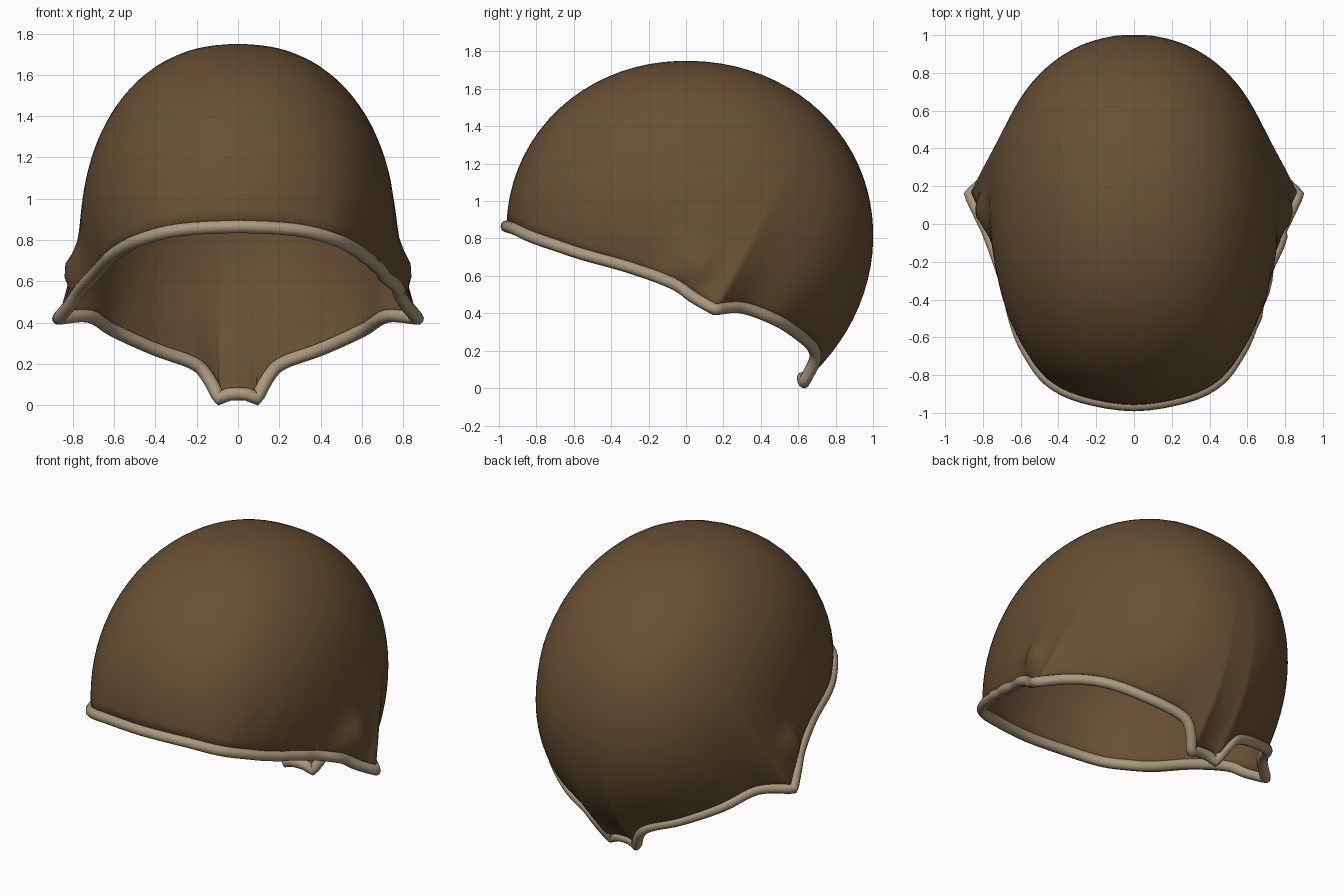
import bpy, math
from mathutils import Vector

if "Cube" in bpy.data.objects:
    bpy.data.objects.remove(bpy.data.objects["Cube"])

def material(name, rgb):
    m = bpy.data.materials.new(name)
    m.diffuse_color = (*rgb, 1)
    m.use_nodes = True
    m.node_tree.nodes["Principled BSDF"].inputs["Base Color"].default_value = m.diffuse_color
    return m

brown = material("brown leather", (0.14, 0.08, 0.034))
beige = material("beige trim", (0.40, 0.32, 0.21))

def mirror(pts):
    return [Vector((-p.x, p.y, p.z)) for p in reversed(pts)]

def smooth(pts, n):
    """Catmull-Rom through the points, last point included."""
    out = []
    q = [pts[0]] + pts + [pts[-1]]
    for a, b, c, d in zip(q, q[1:], q[2:], q[3:]):
        for i in range(n):
            t = i / n
            out.append(0.5 * (2 * b + (c - a) * t + (2 * a - 5 * b + 4 * c - d) * t * t
                              + (3 * b - a - 3 * c + d) * t ** 3))
    return out + [pts[-1].copy()]

V = Vector
# Half of the opening edge, in three runs that meet at sharp corners
front = [V(p) for p in [(0, -.96, .865), (.28, -.915, .85), (.45, -.83, .81), (.55, -.70, .765),
                        (.62, -.55, .715), (.685, -.3, .645), (.765, -.07, .56),
                        (.815, .04, .485), (.87, .155, .42)]]
back = [V(p) for p in [(.87, .155, .42), (.72, .30, .43), (.60, .49, .36), (.40, .625, .27),
                       (.22, .685, .205), (.15, .685, .14), (.09, .63, .03)]]
tab = [V(p) for p in [(-.09, .63, .03), (-.045, .625, .052), (.045, .625, .052), (.09, .63, .03)]]

front_run = smooth(mirror(front)[:-1] + front, 4)
# Slight crumple on the right edge
for p in front_run:
    if p.x > 0 and -.55 < p.y < -.05:
        p.x += .018 * abs(math.sin(p.y * 14))
back_run = smooth(back, 5)
tab_run = smooth(tab, 2)
rim = front_run + back_run[1:] + tab_run[::-1][1:] + mirror(back_run)[1:-1]

# Dome: rounded egg form about a centre, columns run from the crown to the edge
centre = V((0, 0, .82))
crown = V((0, .52, .74)).normalized()

def dome_radius(d):
    ay = .97 if d.y < 0 else 1.0
    def f(r):
        return ((abs(d.x) * r / .77) ** 2.25 + (abs(d.y) * r / ay) ** 2.05
                + (abs(d.z) * r / .93) ** 2.05)
    lo, hi = .4, 1.6
    for _ in range(30):
        mid = (lo + hi) / 2
        lo, hi = (mid, hi) if f(mid) < 1 else (lo, mid)
    return lo

ROWS = 26
n = len(rim)
verts = [centre + crown * dome_radius(crown)]
for i in range(1, ROWS + 1):
    s = i / ROWS
    for p in rim:
        e = p - centre
        d_end = e.normalized()
        k = e.length / dome_radius(d_end)
        d = crown.slerp(d_end, s)
        v = centre + d * dome_radius(d) * (1 + (k - 1) * s ** 5)
        # Pushed-out fold above each ear
        side = 1 if v.x > 0 else -1
        dist = (v - V((side * .8, .06, .66))).length
        if i < ROWS:
            v.x += side * .06 * math.exp(-(dist / .09) ** 2)
        verts.append(v)

faces = [(0, 1 + j, 1 + (j + 1) % n) for j in range(n)]
for i in range(ROWS - 1):
    a, b = 1 + i * n, 1 + (i + 1) * n
    for j in range(n):
        k = (j + 1) % n
        faces.append((a + j, b + j, b + k, a + k))

mesh = bpy.data.meshes.new("cap_shell")
mesh.from_pydata([tuple(v) for v in verts], [], faces)
mesh.polygons.foreach_set("use_smooth", [True] * len(faces))
mesh.materials.append(brown)
shell = bpy.data.objects.new("cap_shell", mesh)
bpy.context.collection.objects.link(shell)
thick = shell.modifiers.new("thickness", 'SOLIDIFY')
thick.thickness = .018
thick.offset = -1

# Round piping along the whole opening edge
curve = bpy.data.curves.new("edge_trim", 'CURVE')
curve.dimensions = '3D'
curve.bevel_depth = .032
curve.bevel_resolution = 3
spline = curve.splines.new('POLY')
spline.points.add(n - 1)
for sp, p in zip(spline.points, rim):
    sp.co = (*p, 1)
spline.use_cyclic_u = True
spline.use_smooth = True
curve.materials.append(beige)
trim = bpy.data.objects.new("edge_trim", curve)
bpy.context.collection.objects.link(trim)
bpy.context.view_layer.objects.active = trim
trim.select_set(True)
bpy.ops.object.convert(target='MESH')
